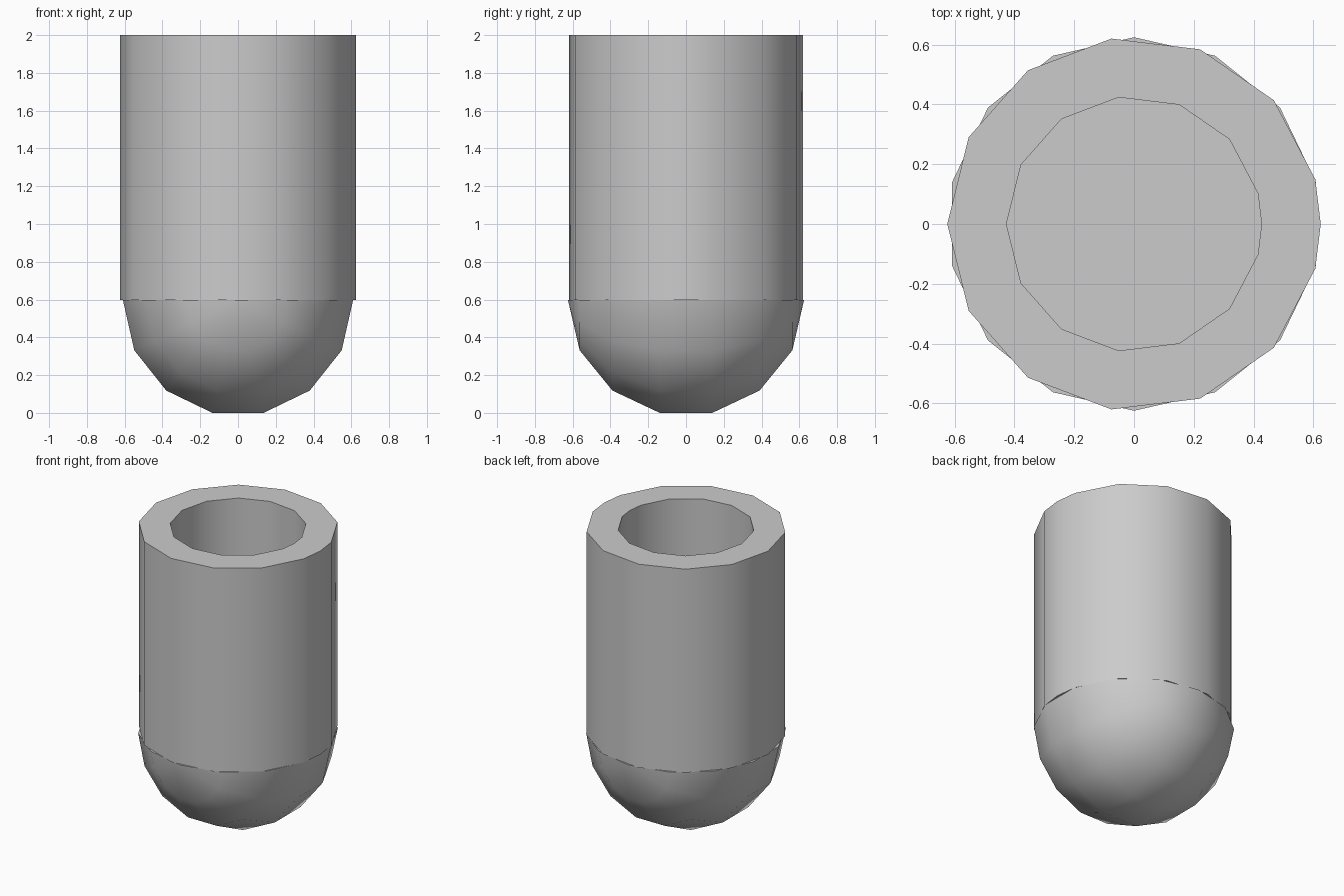
import bpy
import bmesh
import math

if "Cube" in bpy.data.objects:
    bpy.data.objects.remove(bpy.data.objects["Cube"])

R_OUT, R_IN = 0.625, 0.427
SEAM, TOP = 0.597, 2.0

grey = bpy.data.materials.new("plain_grey")
grey.diffuse_color = (0.6, 0.6, 0.6, 1)
grey.use_nodes = True
grey.node_tree.nodes["Principled BSDF"].inputs["Base Color"].default_value = grey.diffuse_color


def finish(name, bm):
    """Turn a bmesh into a named object with sharp-edged smooth shading."""
    bmesh.ops.recalc_face_normals(bm, faces=bm.faces)
    mesh = bpy.data.meshes.new(name)
    bm.to_mesh(mesh)
    bm.free()
    mesh.materials.append(grey)
    obj = bpy.data.objects.new(name, mesh)
    bpy.context.collection.objects.link(obj)
    bpy.ops.object.select_all(action='DESELECT')
    obj.select_set(True)
    bpy.context.view_layer.objects.active = obj
    bpy.ops.object.shade_smooth_by_angle(angle=math.radians(32))
    return obj


# Thick tube: thirteen sides plus one extra corner at +x
step = 2 * math.pi / 13
angles = [0.0] + [step * (i + 0.5) for i in range(13)]
section = [(R_OUT, SEAM), (R_OUT, TOP), (R_IN, TOP), (R_IN, SEAM)]
bm = bmesh.new()
loops = [[bm.verts.new((r * math.cos(a), r * math.sin(a), z)) for a in angles]
         for r, z in section]
n = len(angles)
for k in range(4):
    a, b = loops[k], loops[(k + 1) % 4]
    for i in range(n):
        j = (i + 1) % n
        bm.faces.new((a[i], a[j], b[j], b[i]))
finish("tube_wall", bm)

# Half ball below, poles on the y axis; its flat top is the floor of the bore
bm = bmesh.new()
poles = [bm.verts.new((0, s * R_OUT, SEAM)) for s in (1, -1)]
rings = []
for k in range(1, 7):
    p = math.pi * k / 7
    r, y = R_OUT * math.sin(p), R_OUT * math.cos(p)
    rings.append([bm.verts.new((r * math.cos(math.pi * i / 7), y,
                                SEAM - r * math.sin(math.pi * i / 7)))
                  for i in range(8)])
for i in range(7):
    bm.faces.new((poles[0], rings[0][i], rings[0][i + 1]))
    bm.faces.new((poles[1], rings[-1][i + 1], rings[-1][i]))
    for a, b in zip(rings, rings[1:]):
        bm.faces.new((a[i], b[i], b[i + 1], a[i + 1]))
bm.faces.new([poles[0]] + [r[0] for r in rings]
             + [poles[1]] + [r[-1] for r in reversed(rings)])
# Rest the lowest edges on the ground
low = min(v.co.z for v in bm.verts)
for v in bm.verts:
    if v.co.z < SEAM - 1e-4:
        v.co.z = SEAM - (SEAM - v.co.z) * SEAM / (SEAM - low)
finish("rounded_base", bm)
